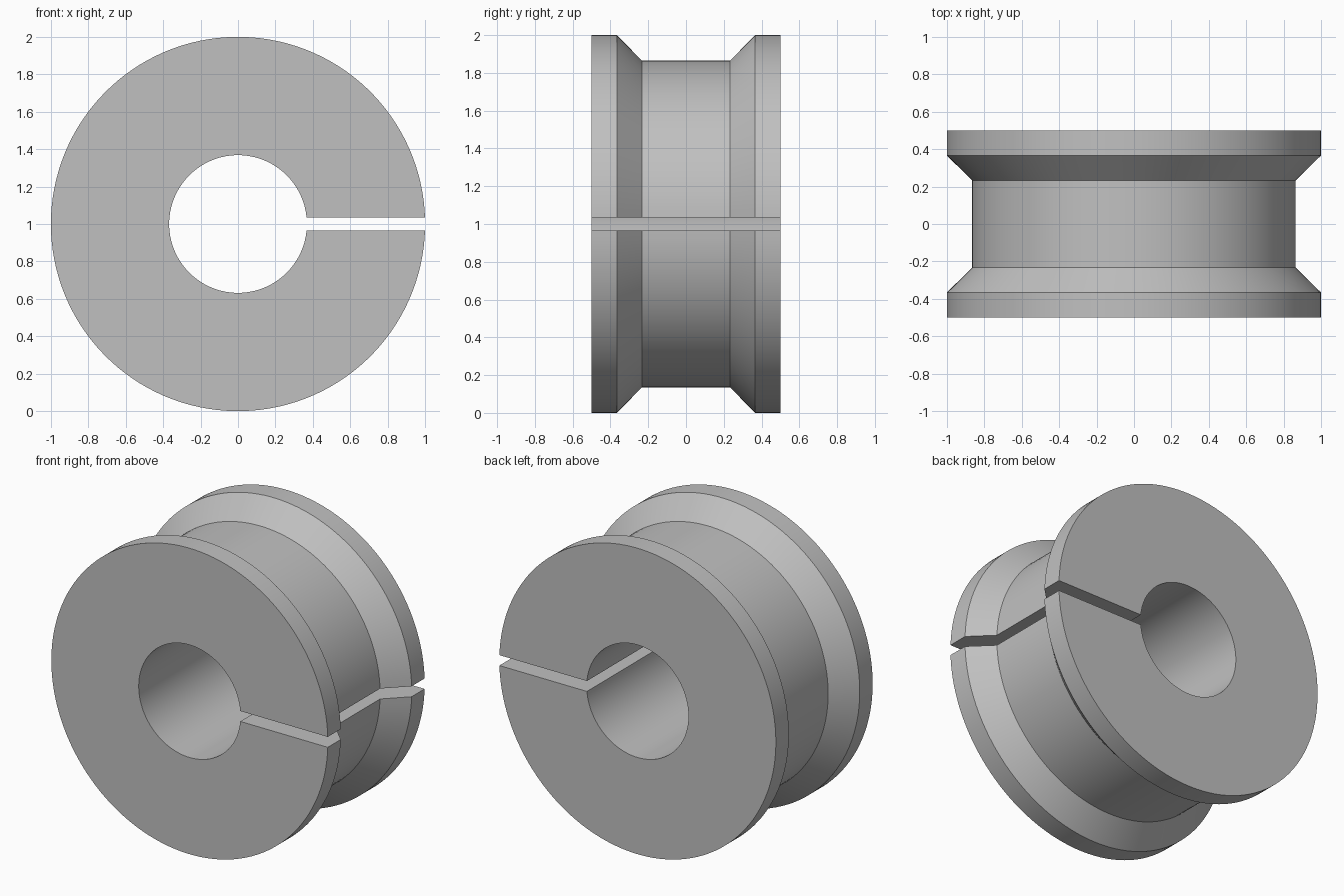
import bpy
import bmesh
from math import asin, cos, sin, pi, radians

cube = bpy.data.objects.get("Cube")
if cube:
    bpy.data.objects.remove(cube, do_unlink=True)

SEGMENTS = 128
SLOT_HALF = 0.034
CENTRE_Z = 1.0

grey = bpy.data.materials.new("plain grey")
grey.use_nodes = True
colour = (0.53, 0.53, 0.53, 1)
grey.diffuse_color = colour
grey.node_tree.nodes["Principled BSDF"].inputs["Base Color"].default_value = colour

# Half of the grooved section as (radius, depth), mirrored front to back
half = [(0.368, -0.5), (1.0, -0.5), (1.0, -0.366), (0.865, -0.233)]
profile = half + [(r, -y) for r, y in reversed(half)]

# Sweep the section around the bore, stopping at the parallel slot walls
bm = bmesh.new()
rings = []
for i in range(SEGMENTS + 1):
    ring = []
    for r, y in profile:
        start = asin(SLOT_HALF / r)
        a = start + (2 * pi - 2 * start) * i / SEGMENTS
        ring.append(bm.verts.new((r * cos(a), y, CENTRE_Z + r * sin(a))))
    rings.append(ring)

count = len(profile)
for a, b in zip(rings, rings[1:]):
    for j in range(count):
        k = (j + 1) % count
        bm.faces.new((a[j], a[k], b[k], b[j]))

# Flat slot walls
bm.faces.new(rings[0])
bm.faces.new(rings[-1])
bmesh.ops.recalc_face_normals(bm, faces=bm.faces)

mesh = bpy.data.meshes.new("slotted_grooved_bushing")
bm.to_mesh(mesh)
bm.free()
mesh.materials.append(grey)
bushing = bpy.data.objects.new("slotted_grooved_bushing", mesh)
bpy.context.collection.objects.link(bushing)

# Smooth round surfaces with crisp rims
bpy.ops.object.select_all(action='DESELECT')
bushing.select_set(True)
bpy.context.view_layer.objects.active = bushing
bpy.ops.object.shade_smooth_by_angle(angle=radians(30))
